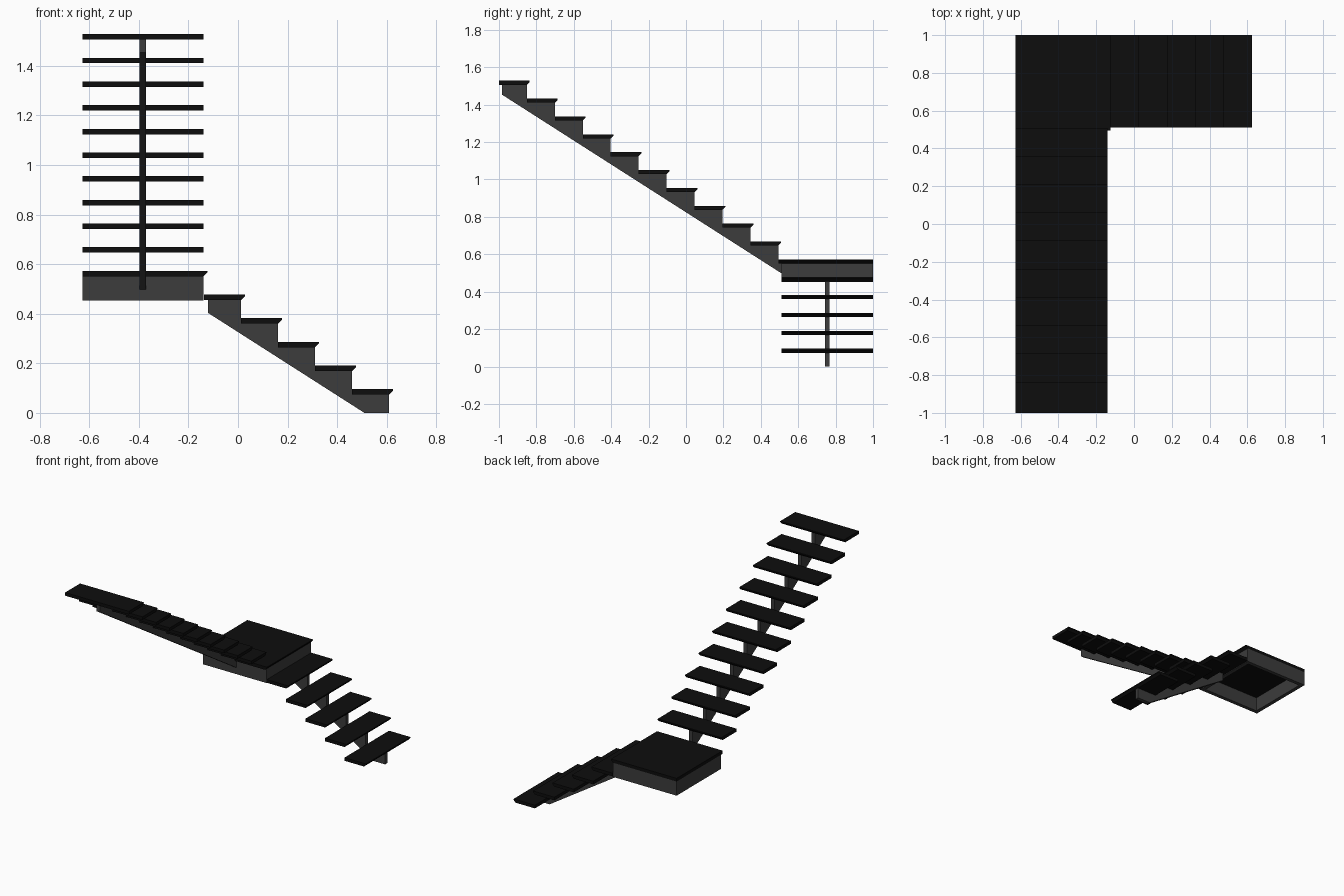
import bpy

if "Cube" in bpy.data.objects:
    bpy.data.objects.remove(bpy.data.objects["Cube"])

RISE, TH, NOSE, HALF = 0.0955, 0.022, 0.015, 0.013
RUN = 0.1494


def material(name, v):
    m = bpy.data.materials.new(name)
    m.diffuse_color = (v, v, v, 1)
    m.use_nodes = True
    m.node_tree.nodes["Principled BSDF"].inputs["Base Color"].default_value = m.diffuse_color
    return m


BLACK = material("black_tread", 0.004)
GREY = material("dark_grey_steel", 0.045)


def extrude(name, profile, a, b, place, mat):
    """Prism: (u, z) profile swept from a to b, mapped by place(u, w, z)."""
    n = len(profile)
    verts = [place(u, w, z) for w in (a, b) for u, z in profile]
    faces = [list(range(n)), list(range(2 * n - 1, n - 1, -1))]
    faces += [(i, i + n, (i + 1) % n + n, (i + 1) % n) for i in range(n)]
    me = bpy.data.meshes.new(name)
    me.from_pydata(verts, [], faces)
    import bmesh
    bm = bmesh.new()
    bm.from_mesh(me)
    bmesh.ops.recalc_face_normals(bm, faces=bm.faces)
    bm.to_mesh(me)
    bm.free()
    me.materials.append(mat)
    ob = bpy.data.objects.new(name, me)
    bpy.context.collection.objects.link(ob)
    return ob


def tread_profile(riser, depth, top):
    # slanted nosing in front of the riser line
    return [(riser - depth, top - TH), (riser, top - TH),
            (riser + NOSE, top - 0.007), (riser + NOSE, top), (riser - depth, top)]


def flight(name, count, start, z0, w0, w1, place, foot):
    """Flight climbing toward -u with a central saw-tooth stringer."""
    mid = (w0 + w1) / 2
    saw = list(foot)
    for k in range(count):
        r, top = start - k * RUN, z0 + (k + 1) * RISE
        extrude(f"{name}_tread_{k + 1}", tread_profile(r, RUN, top), w0, w1, place, BLACK)
        end = r - RUN + (NOSE if k == count - 1 else 0)
        saw += [(r, top - TH), (end, top - TH)]
    # sloping underside
    u, z = foot[0]
    saw.append((end, z + (u - end) * RISE / RUN))
    extrude(f"{name}_stringer", saw, mid - HALF, mid + HALF, place, GREY)


def along_x(u, w, z):
    return (u, w, z)


def along_y(u, w, z):
    return (w, u, z)


X0, X1, Y0, Y1 = -0.628, -0.139, 0.511, 1.0
LAND = 6 * RISE

# lower flight
flight("lower", 5, 0.61, 0, Y0, Y1, along_x, [(0.51, 0), (0.61, 0)])

# upper flight
flight("upper", 10, 0.494, LAND, X0, X1, along_y,
       [(Y0, 0.498), (Y0, LAND - TH), (0.494, LAND - TH)])

# landing deck
extrude("landing_deck", tread_profile(X1, X1 - X0, LAND), 0.495, Y1, along_x, BLACK)

# landing frame, open underneath
T, ZB, ZT = 0.026, 0.453, LAND - TH
for name, xa, xb, ya, yb in (("left", X0, X0 + T, Y0, Y1),
                             ("right", X1 - T, X1, Y0, Y1),
                             ("front", X0 + T, X1 - T, Y0, Y0 + T),
                             ("back", X0 + T, X1 - T, Y1 - T, Y1)):
    extrude(f"landing_frame_{name}", [(xa, ZB), (xb, ZB), (xb, ZT), (xa, ZT)],
            ya, yb, along_x, GREY)
